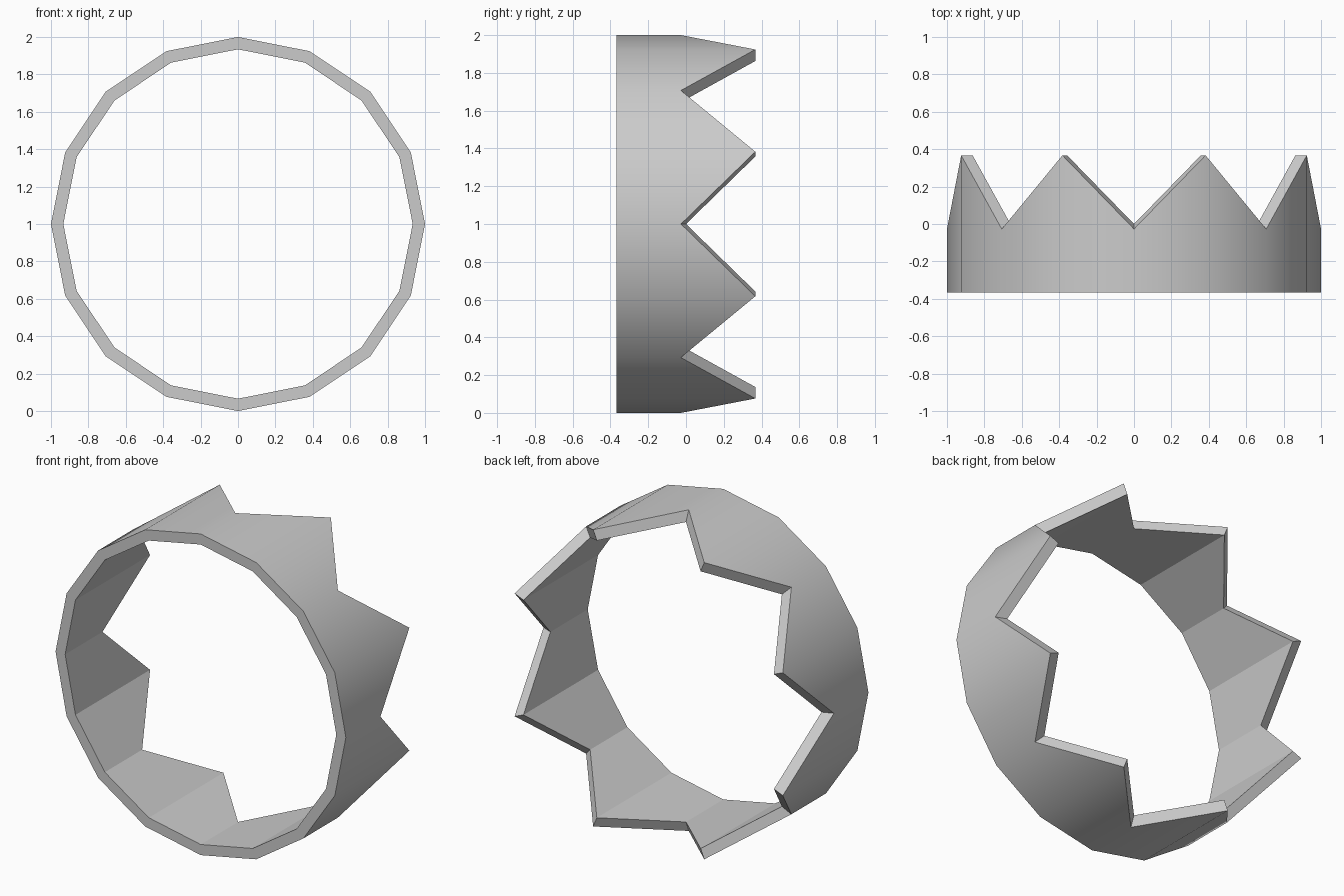
import bpy, bmesh
from math import cos, sin, pi

if "Cube" in bpy.data.objects:
    bpy.data.objects.remove(bpy.data.objects["Cube"])

SIDES = 16
OUTER, INNER = 1.0, 0.934
FRONT, TIP = -0.367, 0.367
VALLEY_OUT, VALLEY_IN = -0.027, 0.0

bm = bmesh.new()


def ring(radius, even_y, odd_y):
    """Ring of vertices around the y axis, alternating between two depths."""
    pts = []
    for i in range(SIDES):
        a = 2 * pi * i / SIDES
        y = odd_y if i % 2 else even_y
        pts.append(bm.verts.new((radius * cos(a), y, 1 + radius * sin(a))))
    return pts


def bridge(a, b, smooth=False):
    for i in range(SIDES):
        j = (i + 1) % SIDES
        bm.faces.new((a[i], a[j], b[j], b[i])).smooth = smooth


# Plain front rim and zigzag back rim, outside and inside
front_out = ring(OUTER, FRONT, FRONT)
back_out = ring(OUTER, VALLEY_OUT, TIP)
back_in = ring(INNER, VALLEY_IN, TIP)
front_in = ring(INNER, FRONT, FRONT)

# Smooth outer wall, flat cut edges and flat inner wall
bridge(front_out, back_out, smooth=True)
bridge(back_out, back_in)
bridge(back_in, front_in)
bridge(front_in, front_out)
bmesh.ops.recalc_face_normals(bm, faces=bm.faces)

mesh = bpy.data.meshes.new("zigzag_crown")
bm.to_mesh(mesh)
bm.free()
crown = bpy.data.objects.new("zigzag_crown", mesh)
bpy.context.collection.objects.link(crown)
